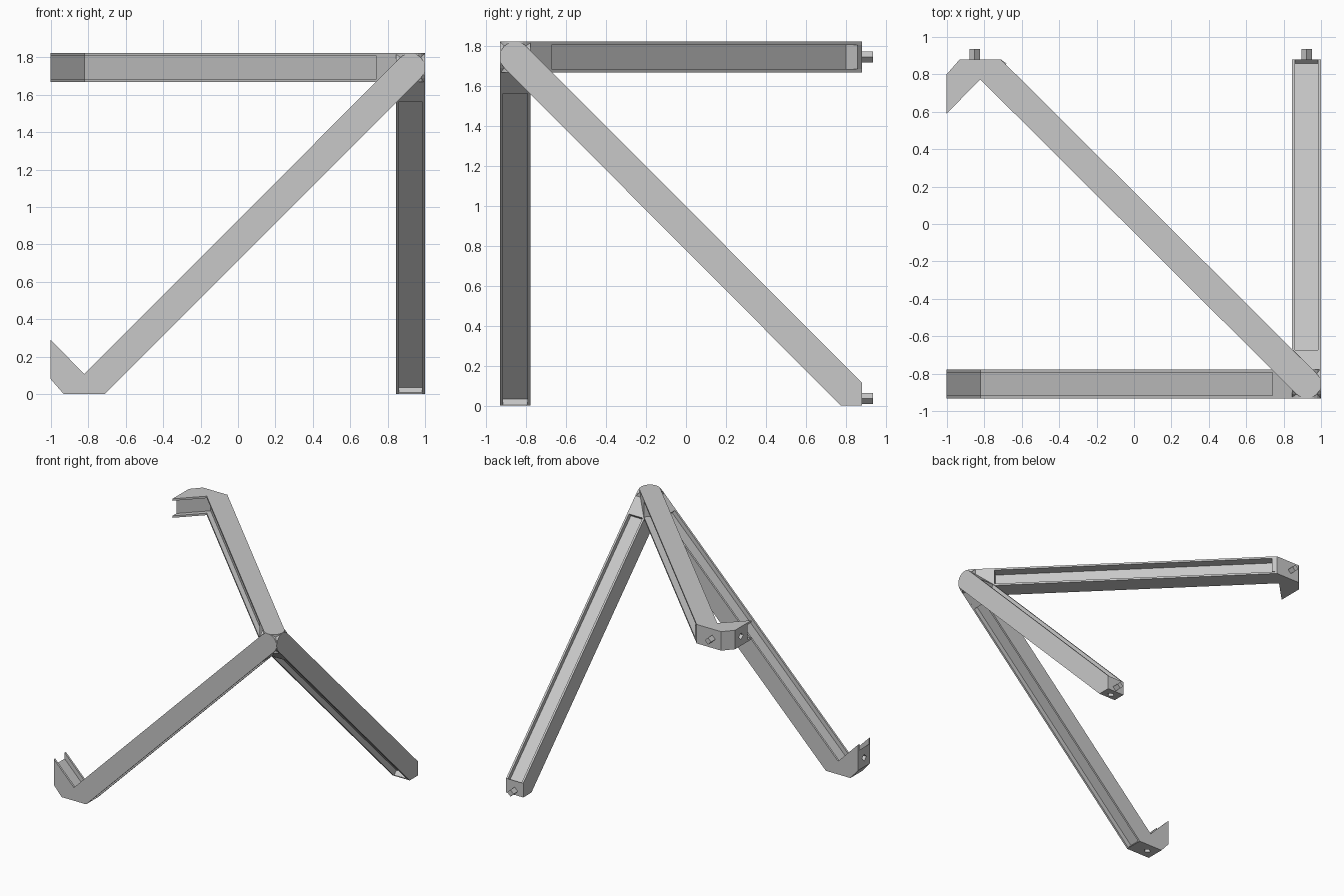
import bpy, bmesh
from math import sin, cos, pi, sqrt, radians

old = bpy.data.objects.get("Cube")
if old:
    bpy.data.objects.remove(old, do_unlink=True)

grey = bpy.data.materials.new("plain_grey")
grey.use_nodes = True
grey.diffuse_color = (0.58, 0.58, 0.58, 1)
grey.node_tree.nodes["Principled BSDF"].inputs["Base Color"].default_value = (0.58, 0.58, 0.58, 1)

HALF = 0.077      # half of the square beam section
SKIN = 0.016      # side plate thickness
START = 0.18      # where the recesses begin, measured from the joint
X0, Y0, Z0 = 0.923, -0.855, 1.745   # shared joint centre

# Each arm lies in its own plane: p and q point away from the joint, d is depth
PLACE = {
    "front": lambda p, q, d: (X0 - p, Y0 + d, Z0 - q),
    "upper": lambda p, q, d: (X0 - p, Y0 + q, Z0 + d),
    "side": lambda p, q, d: (X0 + d, Y0 + p, Z0 - q),
}


def along(l, w):
    """Point at length l along the beam and offset w across it."""
    return ((l - w) / sqrt(2), (l + w) / sqrt(2))


def loft(name, place, rings):
    """Solid made of prisms, each given as two matching rings of points."""
    bm = bmesh.new()
    for lower, upper in rings:
        a = [bm.verts.new(place(*v)) for v in lower]
        b = [bm.verts.new(place(*v)) for v in upper]
        bm.faces.new(a)
        bm.faces.new(b[::-1])
        n = len(a)
        for i in range(n):
            bm.faces.new((a[i], b[i], b[(i + 1) % n], a[(i + 1) % n]))
    bmesh.ops.recalc_face_normals(bm, faces=bm.faces)
    mesh = bpy.data.meshes.new(name)
    bm.to_mesh(mesh)
    bm.free()
    mesh.materials.append(grey)
    obj = bpy.data.objects.new(name, mesh)
    bpy.context.collection.objects.link(obj)
    return obj


def prism(pts, d0, d1):
    return [(p, q, d0) for p, q in pts], [(p, q, d1) for p, q in pts]


def diamond(axis, at, start, end, r=0.028):
    """Four-sided bar along the p or q axis."""
    rings = []
    for s in (start, end):
        ring = [(at + r * cos(k * pi / 2), r * sin(k * pi / 2)) for k in range(4)]
        rings.append([(s, u, d) if axis == "p" else (u, s, d) for u, d in ring])
    return rings


def cut(obj, rings, place):
    cutter = loft("hole_cutter", place, [rings])
    cutter.hide_render = True
    mod = obj.modifiers.new("hole", "BOOLEAN")
    mod.operation = "DIFFERENCE"
    mod.solver = "EXACT"
    mod.object = cutter
    bpy.context.view_layer.objects.active = obj
    bpy.ops.object.modifier_apply(modifier=mod.name)
    bpy.data.objects.remove(cutter, do_unlink=True)


def arm(name, foot, hooked, outer, inner, stop, peg, holes):
    place = PLACE[name]
    # rounded head at the joint
    head = [along(HALF * cos(t), HALF * sin(t))
            for t in (radians(270 - 180 * k / 12) for k in range(13))]
    lift = inner * sqrt(2)
    if hooked:
        toe = [(1.635, foot), (1.855, foot), (1.925, foot - 0.08)]
        tip, bend = (1.925, foot - 0.29), (1.745, foot - 0.107)
        plate = head + toe + [tip, bend]
        end = toe + [(tip[0], tip[1] + lift), (bend[0], bend[1] + lift)]
    else:
        toe = [(foot - 0.115, foot), (foot - 0.01, foot), (foot - 0.01, foot - 0.115)]
        plate = head + toe
        end = toe + [along(stop, inner - HALF)]
    # side plates
    loft(name + "_arm_side_plates", place,
         [prism(plate, -HALF, SKIN - HALF), prism(plate, HALF - SKIN, HALF)])
    # recessed web between the plates
    web = head + [along(START, HALF), along(START, HALF - outer),
                  along(stop, HALF - outer), along(stop, HALF)]
    web += end + [along(START, inner - HALF), along(START, -HALF)]
    body = loft(name + "_arm_web", place, [prism(web, SKIN - HALF, HALF - SKIN)])
    for hole in holes:
        cut(body, diamond(*hole), place)
    if peg:
        loft(name + "_arm_peg", place, [diamond(*peg)])


arm("front", 1.745, True, 0.04, 0.035, 2.385, None,
    [("p", 1.59, 1.89, 1.95), ("q", 1.775, 1.715, 1.77)])
arm("upper", 1.735, True, 0.08, 0.035, 2.345, ("q", 1.775, 1.72, 1.79),
    [("p", 1.58, 1.89, 1.95)])
arm("side", 1.745, False, 0.04, 0.035, 2.38, ("p", 1.71, 1.72, 1.79),
    [("q", 1.675, 1.72, 1.77)])
